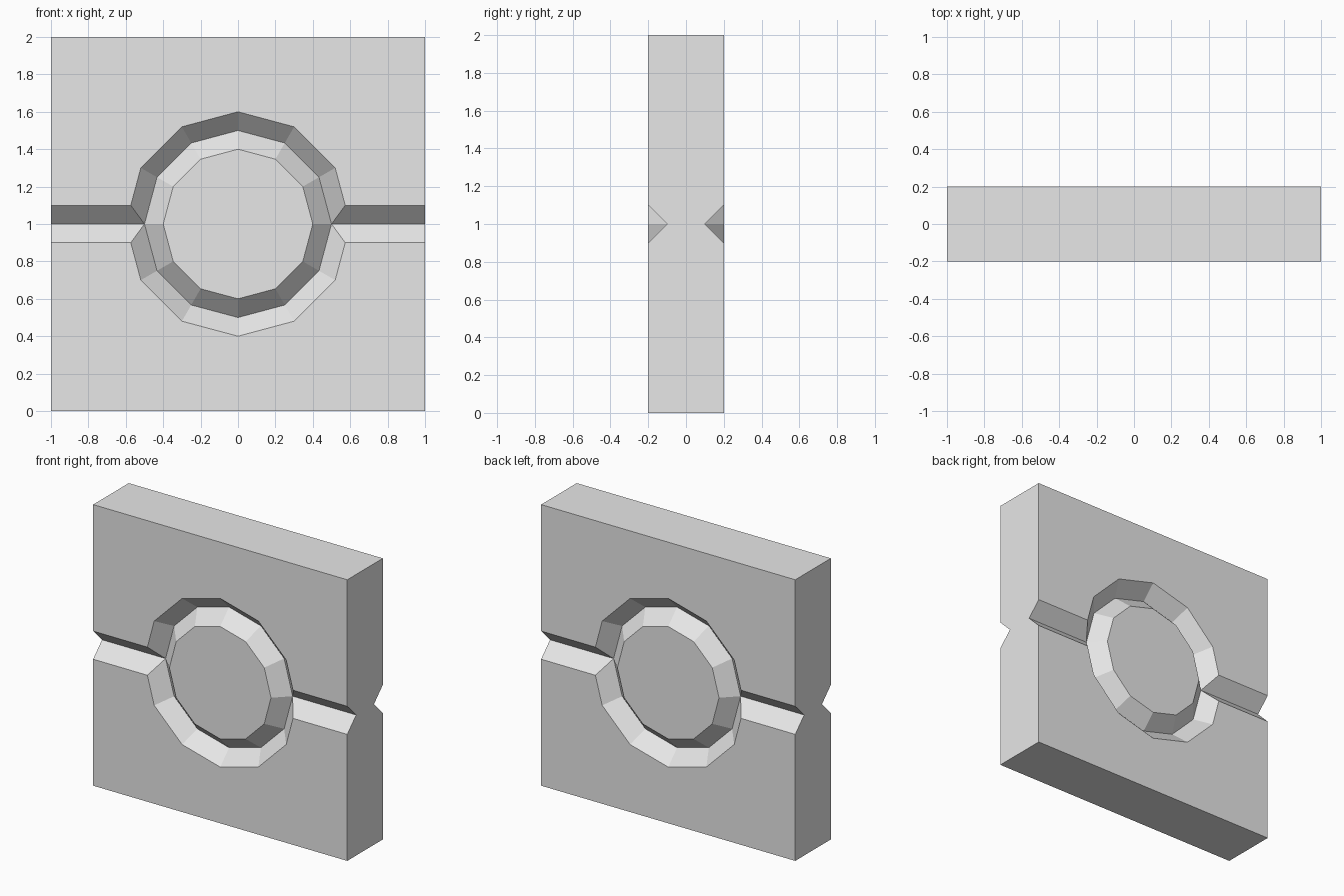
import bpy, bmesh
from math import sin, cos, radians
from itertools import product

cube = bpy.data.objects.get("Cube")
if cube:
    bpy.data.objects.remove(cube, do_unlink=True)

HALF, THICK, GROOVE = 1.0, 0.2, 0.1     # half size, half thickness, groove depth
FACE, VALLEY = -THICK, GROOVE - THICK   # y of the flat face and the groove bottom


def arc(radius, y, angles):
    return [(radius * cos(radians(a)), y, radius * sin(radians(a))) for a in angles]


# Ring groove: rim, valley and inner edge over a quarter turn
steps = (90, 60, 30, 0)
rim = arc(0.6, FACE, steps)
valley = arc(0.5, VALLEY, steps)
inner = arc(0.4, FACE, steps)

# The last rim point moves up to where the rim meets the straight groove
t = GROOVE / rim[2][2]
rim[3] = (rim[3][0] + (rim[2][0] - rim[3][0]) * t, FACE, GROOVE)

groove_end = (HALF, FACE, GROOVE)
valley_end = (HALF, VALLEY, 0)
corner, top_mid = (HALF, FACE, HALF), (0, FACE, HALF)
back_corner, back_mid = (HALF, 0, HALF), (0, 0, HALF)

# One eighth of the slab
polygons = [
    rim + [groove_end, corner, top_mid],                          # flat plate
    inner + [(0, FACE, 0)],                                       # centre disc
    [rim[3], groove_end, valley_end, valley[3]],                  # straight groove
    [groove_end, corner, back_corner, (HALF, 0, 0), valley_end],  # side wall
    [top_mid, corner, back_corner, back_mid],                     # top wall
]
for i in range(3):
    polygons.append([rim[i], rim[i + 1], valley[i + 1], valley[i]])
    polygons.append([valley[i], valley[i + 1], inner[i + 1], inner[i]])

# Mirror it into all eight octants, weld and merge coplanar faces
bm = bmesh.new()
for sx, sy, sz in product((1, -1), repeat=3):
    for poly in polygons:
        bm.faces.new([bm.verts.new((x * sx, y * sy, z * sz)) for x, y, z in poly])
bmesh.ops.remove_doubles(bm, verts=bm.verts[:], dist=0.0001)
bmesh.ops.recalc_face_normals(bm, faces=bm.faces[:])
bmesh.ops.dissolve_limit(bm, angle_limit=radians(1), verts=bm.verts[:], edges=bm.edges[:])
bmesh.ops.recalc_face_normals(bm, faces=bm.faces[:])

mesh = bpy.data.meshes.new("grooved_slab")
bm.to_mesh(mesh)
bm.free()

# Plain grey
grey = bpy.data.materials.new("light_grey")
grey.use_nodes = True
colour = (0.8, 0.8, 0.8, 1)
grey.diffuse_color = colour
grey.node_tree.nodes["Principled BSDF"].inputs["Base Color"].default_value = colour
mesh.materials.append(grey)

slab = bpy.data.objects.new("grooved_slab", mesh)
slab.location.z = HALF
bpy.context.collection.objects.link(slab)
